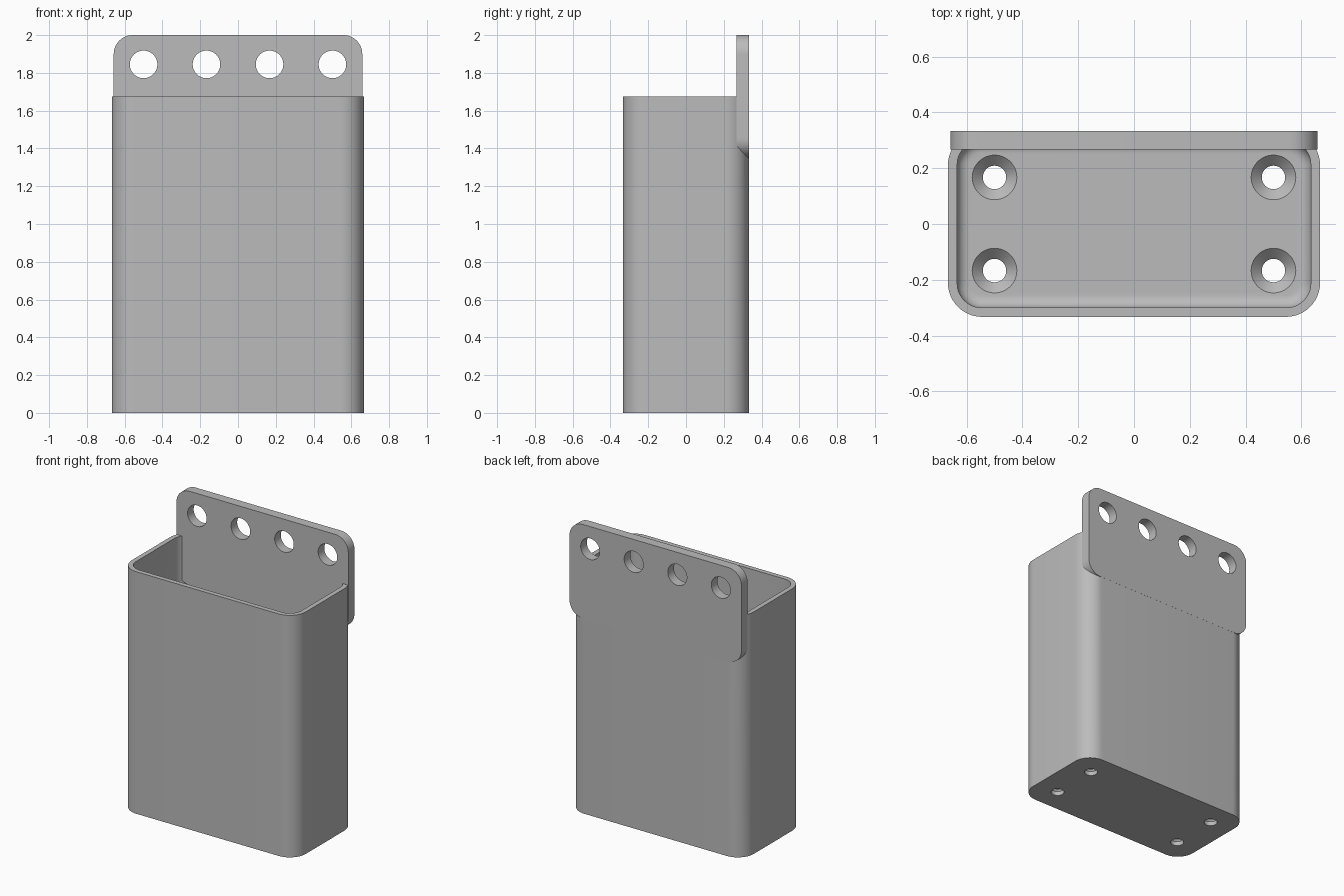
import bpy, bmesh, math
from mathutils import Matrix, Vector

cube = bpy.data.objects.get("Cube")
if cube:
    bpy.data.objects.remove(cube, do_unlink=True)

grey = bpy.data.materials.new("plain grey")
grey.use_nodes = True
grey.diffuse_color = (0.5, 0.5, 0.5, 1)
grey.node_tree.nodes["Principled BSDF"].inputs["Base Color"].default_value = (0.5, 0.5, 0.5, 1)


def rounded_ring(hx, hy, r, z, steps=12):
    """Rounded rectangle outline at height z."""
    points = []
    for k, (sx, sy) in enumerate(((1, 1), (-1, 1), (-1, -1), (1, -1))):
        for i in range(steps + 1):
            a = math.pi / 2 * (k + i / steps)
            points.append(Vector((sx * (hx - r) + r * math.cos(a),
                                  sy * (hy - r) + r * math.sin(a), z)))
    return points


def circle_ring(r, z, steps=48):
    return [Vector((r * math.cos(2 * math.pi * i / steps),
                    r * math.sin(2 * math.pi * i / steps), z)) for i in range(steps)]


def loft(name, rings, matrix=Matrix()):
    """Closed solid through successive outlines, capped at both ends."""
    bm = bmesh.new()
    loops = [[bm.verts.new(matrix @ p) for p in ring] for ring in rings]
    n = len(loops[0])
    for low, high in zip(loops, loops[1:]):
        for i in range(n):
            j = (i + 1) % n
            bm.faces.new((low[i], low[j], high[j], high[i]))
    bm.faces.new(loops[0][::-1])
    bm.faces.new(loops[-1])
    bmesh.ops.recalc_face_normals(bm, faces=bm.faces)
    mesh = bpy.data.meshes.new(name)
    bm.to_mesh(mesh)
    bm.free()
    mesh.materials.append(grey)
    obj = bpy.data.objects.new(name, mesh)
    bpy.context.collection.objects.link(obj)
    return obj


def combine(target, other, operation):
    """Apply a boolean and discard the helper object."""
    mod = target.modifiers.new("boolean", 'BOOLEAN')
    mod.operation, mod.solver, mod.object = operation, 'EXACT', other
    bpy.context.view_layer.objects.active = target
    bpy.ops.object.modifier_apply(modifier=mod.name)
    bpy.data.objects.remove(other, do_unlink=True)


W, D, H = 0.667, 0.333, 1.675      # half width, half depth, height
WALL, FLOOR, FILLET = 0.033, 0.067, 0.045
OUTER_R, INNER_R = 0.122, 0.088

# Open bin: outer wall, rim, inner wall and floor fillet
rings = [rounded_ring(W, D, OUTER_R, 0), rounded_ring(W, D, OUTER_R, H),
         rounded_ring(W - WALL, D - WALL, INNER_R, H)]
for i in range(9):
    a = math.pi / 2 * i / 8
    inset = FILLET * (1 - math.cos(a))
    rings.append(rounded_ring(W - WALL - inset, D - WALL - inset, INNER_R - inset,
                              FLOOR + FILLET * (1 - math.sin(a))))
holder = loft("wall_bin", rings)

# Countersunk drain holes in the floor
for x in (-0.5, 0.5):
    for y in (-0.167, 0.167):
        cutter = loft("floor_hole_cutter",
                      [circle_ring(0.042, -0.05), circle_ring(0.042, FLOOR - 0.038),
                       circle_ring(0.08, FLOOR), circle_ring(0.08, FLOOR + 0.02)],
                      Matrix.Translation((x, y, 0)))
        combine(holder, cutter, 'DIFFERENCE')

# Rounded hanging plate across the back
upright = Matrix.Rotation(math.pi / 2, 4, 'X')
LOW, TOP = 1.35, 2.0
plate = loft("hanging_plate",
             [rounded_ring(0.658, (TOP - LOW) / 2, 0.1, z) for z in (-0.0335, 0.0335)],
             Matrix.Translation((0, 0.3, (TOP + LOW) / 2)) @ upright)

# Row of four mounting holes
for x in (-0.5, -0.167, 0.167, 0.5):
    cutter = loft("plate_hole_cutter", [circle_ring(0.073, -0.1), circle_ring(0.073, 0.1)],
                  Matrix.Translation((x, 0.3, 1.845)) @ upright)
    combine(plate, cutter, 'DIFFERENCE')

combine(holder, plate, 'UNION')
holder.select_set(True)
bpy.context.view_layer.objects.active = holder
bpy.ops.object.shade_smooth_by_angle(angle=math.radians(30))
